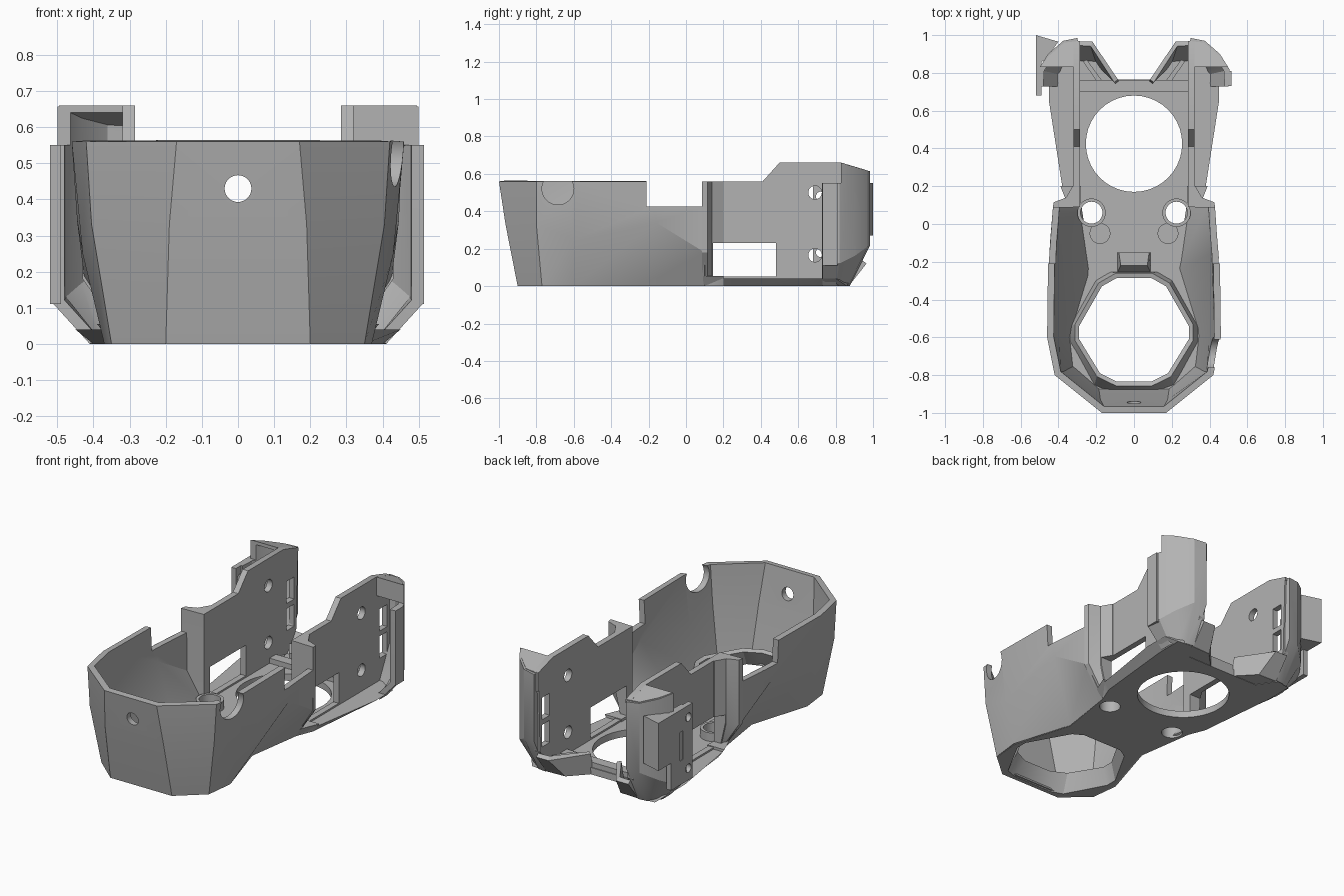
import bpy, bmesh, math
from mathutils import Matrix

if "Cube" in bpy.data.objects:
    bpy.data.objects.remove(bpy.data.objects["Cube"], do_unlink=True)

grey = bpy.data.materials.new("plain_grey")
grey.use_nodes = True
COLOUR = (0.45, 0.45, 0.45, 1)
grey.diffuse_color = COLOUR
grey.node_tree.nodes["Principled BSDF"].inputs["Base Color"].default_value = COLOUR


def add_object(name, bm):
    mesh = bpy.data.meshes.new(name)
    bm.to_mesh(mesh)
    bm.free()
    ob = bpy.data.objects.new(name, mesh)
    bpy.context.collection.objects.link(ob)
    mesh.materials.append(grey)
    return ob


def loft(name, rings, closed=True, caps=True):
    """Join rings of 3D points; rings run anticlockwise seen from above."""
    bm = bmesh.new()
    loops = [[bm.verts.new(p) for p in ring] for ring in rings]
    n = len(loops[0])
    for low, high in zip(loops, loops[1:]):
        for i in range(n if closed else n - 1):
            j = (i + 1) % n
            bm.faces.new((low[i], low[j], high[j], high[i]))
    if closed and caps:
        bm.faces.new(loops[0][::-1])
        bm.faces.new(loops[-1])
        bmesh.ops.recalc_face_normals(bm, faces=bm.faces)
    return add_object(name, bm)


def flat(points, z):
    return [(x, y, z) for x, y in points]


def prism(name, points, z0, z1, top=None):
    return loft(name, [flat(points, z0), flat(top or points, z1)])


def box(name, x, y, z):
    return prism(name, [(x[0], y[0]), (x[1], y[0]), (x[1], y[1]), (x[0], y[1])], *z)


def cylinder(name, centre, radius, depth, axis="Z"):
    bm = bmesh.new()
    turn = {"X": Matrix.Rotation(math.pi / 2, 4, "Y"),
            "Y": Matrix.Rotation(math.pi / 2, 4, "X"), "Z": Matrix()}[axis]
    bmesh.ops.create_cone(bm, cap_ends=True, segments=40, radius1=radius, radius2=radius,
                          depth=depth, matrix=Matrix.Translation(centre) @ turn)
    return add_object(name, bm)


def both(half):
    """Mirror a +x half into a full anticlockwise path, front first."""
    return [(-p[0],) + tuple(p[1:]) for p in reversed(half)] + list(half)


def finish(ob, thickness=0, cutters=(), mirror=False, offset=-1):
    if thickness:
        m = ob.modifiers.new("wall", "SOLIDIFY")
        m.thickness, m.offset, m.use_even_offset = thickness, offset, True
    for c in cutters:
        c.hide_render = True
        m = ob.modifiers.new("cut", "BOOLEAN")
        m.object, m.operation, m.solver = c, "DIFFERENCE", "EXACT"
    if mirror:
        ob.modifiers.new("mirror", "MIRROR").use_mirror_merge = False
    bpy.context.view_layer.update()
    graph = bpy.context.evaluated_depsgraph_get()
    ob.data = bpy.data.meshes.new_from_object(ob.evaluated_get(graph))
    ob.modifiers.clear()
    for c in cutters:
        bpy.data.objects.remove(c, do_unlink=True)
    bpy.ops.object.select_all(action="DESELECT")
    ob.select_set(True)
    bpy.context.view_layer.objects.active = ob
    bpy.ops.object.shade_smooth_by_angle(angle=math.radians(28))


# Faceted front cup with side notches, a front hole and a cable notch
cup_low = [(.2, -.9, 0), (.35, -.77, 0), (.37, -.6, 0), (.26, -.24, 0), (.31, .1, 0)]
cup_mid = [(.19, -.965, .33), (.405, -.8, .33), (.43, -.6, .25), (.445, -.16, .34), (.425, .1, .18)]
cup_top = [(.17, -1, .56), (.42, -.8, .56), (.46, -.6, .56), (.455, -.2, .56), (.43, .1, .56)]
cup = loft("front_cup", [both(r) for r in (cup_low, cup_mid, cup_top)], closed=False)
finish(cup, .035, [
    box("notch", (-.6, .6), (-.21, .12), (.425, .7)),
    cylinder("front_hole", (0, -1, .43), .037, .3, "Y"),
    cylinder("cable_notch", (.45, -.685, .52), .085, .2, "X"),
])

# Floor plate with large openings and screw holes
hex_low = both([(.13, -.875), (.2, -.85), (.325, -.62), (.325, -.55), (.19, -.31), (.13, -.275)])
hex_top = both([(.09, -.835), (.18, -.79), (.29, -.61), (.29, -.54), (.17, -.33), (.09, -.285)])
floor_half = [(.195, -.895), (.345, -.765), (.36, -.6), (.255, -.24), (.31, .1),
              (.35, .2), (.4, .7), (.4, .86), (.31, .87), (.24, .765)]
floor_top = floor_half[:5] + [(.38, .2), (.45, .65), (.45, .8), (.31, .88), (.24, .765)]
floor = prism("floor_plate", both(floor_half), 0, .04, both(floor_top))
finish(floor, 0, [
    prism("front_opening", hex_low, -.1, .1),
    cylinder("rear_opening", (0, .425, 0), .255, .3),
    cylinder("hole_a", (.225, .06, 0), .058, .3),
    cylinder("hole_b", (-.225, .06, 0), .058, .3),
])

# Raised rims round the screw holes
finish(cylinder("hole_rims", (.225, .06, .06), .075, .06),
       cutters=[cylinder("rim_bore", (.225, .06, .05), .058, .3)], mirror=True)

# Tapered collar round the front opening
collar = loft("opening_collar", [flat(hex_low, 0), flat(hex_top, .1)], caps=False)
finish(collar, .025, offset=1)

# Small floor details: bosses, guide block and rear lip
finish(cylinder("floor_boss", (.18, -.05, .045), .055, .03), mirror=True)
finish(prism("guide_block", [(-.09, -.26), (.09, -.26), (.09, -.15), (-.09, -.15)], .03, .1,
             [(-.07, -.22), (.07, -.22), (.08, -.15), (-.08, -.15)]))
finish(box("rear_lip", (-.29, .29), (.7, .76), (.03, .07)))

# Thin side walls: side profile extruded across x, with window, screw holes and end slots
profile = [(.1, .02), (.87, .02), (.95, .15), (.965, .62), (.83, .66), (.5, .66), (.41, .56), (.1, .56)]
walls = loft("side_walls", [[(x, y, z) for y, z in profile] for x in (.285, .32)])
finish(walls, 0, [
    box("window", (.2, .4), (.145, .48), (.05, .23)),
    cylinder("upper_hole", (.3, .69, .5), .036, .3, "X"),
    cylinder("lower_hole", (.3, .69, .165), .036, .3, "X"),
    box("low_slot", (.2, .4), (.86, .93), (.17, .3)),
    box("high_slot", (.2, .4), (.86, .93), (.33, .46)),
], mirror=True)

# Shoulders joining the cup to the side walls, tapered at the bottom, on wide feet
shoulder = [(.43, .085), (.425, .115), (.36, .14), (.325, .2), (.285, .2), (.285, .09)]
shoulder_low = [(min(x, .325), y) for x, y in shoulder]
finish(loft("cup_shoulders", [flat(shoulder_low, .03), flat(shoulder, .18), flat(shoulder, .56)]),
       cutters=[box("window", (.2, .5), (.145, .3), (.05, .23))], mirror=True)
finish(prism("shoulder_feet", [(.28, .09), (.31, .09), (.35, .2), (.28, .2)], .005, .055,
             [(.28, .09), (.345, .09), (.39, .2), (.28, .2)]), mirror=True)


# Curved rear wings, tapered at the foot and cut down at the front
def rim(points):
    return [(x, y, .66 - max(0, y - .83) * .3) for x, y in points]


wing_path = [(.51, .73), (.505, .82), (.455, .9), (.375, .97), (.3, .985)]
wing_foot = [(.41, .73), (.41, .8), (.39, .84), (.35, .87), (.3, .875)]
wing_knee = [p + (z,) for p, z in zip(wing_path, (.11, .12, .16, .21, .22))]
wing = loft("rear_wings", [flat(wing_foot, 0), wing_knee, rim(wing_path)], closed=False)
finish(wing, .03, [box("front_cut", (.4, .6), (.6, .83), (.55, .8))], mirror=True)

# Sloping wing roofs: a deep one on the left, a thin one over the right recess
roof_path = [(.285, .83), (.495, .83), (.45, .89), (.37, .96), (.285, .97)]
for name, side, depth in (("left_wing_roof", 1, .11), ("right_wing_roof", -1, .02)):
    top = [(x * side, y, z) for x, y, z in rim(roof_path)]
    finish(loft(name, [[(x, y, z - depth) for x, y, z in top], top]))
finish(box("wing_edge_strips", (.49, .515), (.73, .81), (.11, .55)), mirror=True)

# Hollow sloping corner trays between floor and wings, with ribs
tray_low = [(.3, .87), (.18, .865), (.07, .75)]
tray_top = [(.3, .965), (.22, .965), (.085, .765)]
finish(loft("corner_trays", [flat(tray_low, 0), flat(tray_top, .12)], closed=False), .025, mirror=True)
finish(prism("tray_floors", [(.08, .755), (.18, .86), (.3, .865), (.3, .755)], .002, .035), mirror=True)
finish(prism("tray_ribs", [(.17, .76), (.2, .76), (.27, .86), (.25, .87)], .03, .1), mirror=True)

# Single mounting tab on the right wing, with a raised rear fin
tab = prism("mounting_tab", [(-.52, .68), (-.49, .68), (-.49, .88), (-.52, .88)], .11, .55)
finish(tab, 0, [
    cylinder("tab_hole_a", (-.5, .72, .48), .025, .1, "X"),
    cylinder("tab_hole_b", (-.5, .72, .18), .025, .1, "X"),
    box("tab_slot", (-.6, -.48), (.77, .8), (.25, .42)),
])
finish(prism("tab_fin", [(-.52, .84), (-.47, .87), (-.4, .965), (-.52, 1)], .27, .55))
